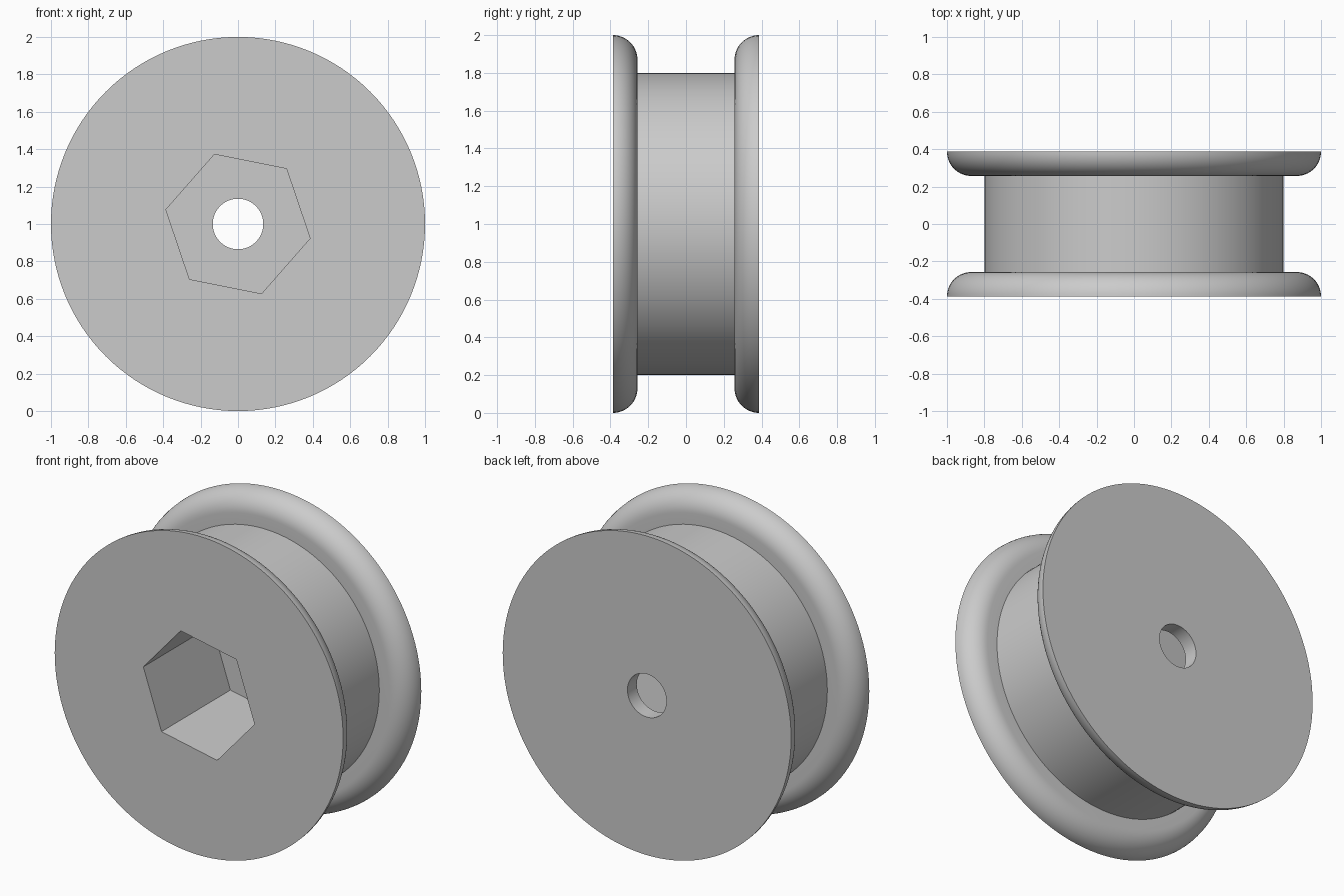
import bpy
import bmesh
from math import sin, cos, pi, radians
from mathutils import Matrix, Vector

if "Cube" in bpy.data.objects:
    bpy.data.objects.remove(bpy.data.objects["Cube"], do_unlink=True)

HALF = 0.387        # half width along the axle
ROUND = 0.13        # radius of the rounded flange edge
DRUM = 0.80         # drum radius
BORE = 0.135        # axle hole radius
SEGMENTS = 128
CENTRE = Vector((0, 0, 1))

grey = bpy.data.materials.new("light_grey")
grey.use_nodes = True
colour = (0.6, 0.6, 0.6, 1)
grey.diffuse_color = colour
grey.node_tree.nodes["Principled BSDF"].inputs["Base Color"].default_value = colour


def make_object(name, bm):
    bmesh.ops.recalc_face_normals(bm, faces=bm.faces)
    mesh = bpy.data.meshes.new(name)
    bm.to_mesh(mesh)
    bm.free()
    mesh.materials.append(grey)
    obj = bpy.data.objects.new(name, mesh)
    bpy.context.collection.objects.link(obj)
    return obj


# Half profile (radius, y): bore, flat face, rounded flange, drum; mirrored for the other side
steps = 14
arc = [(1 - ROUND + ROUND * cos(pi / 2 * i / steps),
        HALF - ROUND * sin(pi / 2 * i / steps)) for i in range(steps + 1)]
back = [(BORE, HALF)] + arc + [(DRUM, HALF - ROUND)]
profile = back + [(r, -y) for r, y in reversed(back)]

# Spool body turned around the axle
bm = bmesh.new()
verts = [bm.verts.new(CENTRE + Vector((r, y, 0))) for r, y in profile]
edges = [bm.edges.new((a, b)) for a, b in zip(verts, verts[1:] + verts[:1])]
bmesh.ops.spin(bm, geom=verts + edges, cent=CENTRE, axis=(0, 1, 0),
               angle=2 * pi, steps=SEGMENTS, use_merge=True)
bmesh.ops.remove_doubles(bm, verts=bm.verts, dist=0.0001)
spool = make_object("spool_body", bm)

# Hexagonal pocket in the front, leaving a thin wall at the back
POCKET_FLOOR = 0.295
POCKET_START = -0.6
bm = bmesh.new()
place = (Matrix.Translation(CENTRE + Vector((0, (POCKET_FLOOR + POCKET_START) / 2, 0)))
         @ Matrix.Rotation(radians(11.3), 4, 'Y')
         @ Matrix.Rotation(radians(90), 4, 'X'))
bmesh.ops.create_cone(bm, cap_ends=True, segments=6, radius1=0.393, radius2=0.393,
                      depth=POCKET_FLOOR - POCKET_START,
                      matrix=place @ Matrix.Rotation(radians(30), 4, 'Z'))
# Turn so that one corner starts on the local x axis
corner = max(bm.verts, key=lambda v: v.co.x).co - CENTRE
want = Vector((cos(radians(11.3)), 0, -sin(radians(11.3))))
flat = Vector((corner.x, 0, corner.z)).normalized()
bmesh.ops.rotate(bm, verts=bm.verts, cent=CENTRE,
                 matrix=flat.rotation_difference(want).to_matrix())
cutter = make_object("hex_cutter", bm)
cutter.hide_render = True

cut = spool.modifiers.new("hex_pocket", 'BOOLEAN')
cut.operation = 'DIFFERENCE'
cut.solver = 'EXACT'
cut.object = cutter
bpy.ops.object.select_all(action='DESELECT')
spool.select_set(True)
bpy.context.view_layer.objects.active = spool
bpy.ops.object.modifier_apply(modifier=cut.name)
bpy.data.objects.remove(cutter, do_unlink=True)

# Smooth curves, sharp rims
bpy.ops.object.shade_smooth_by_angle(angle=radians(30))
